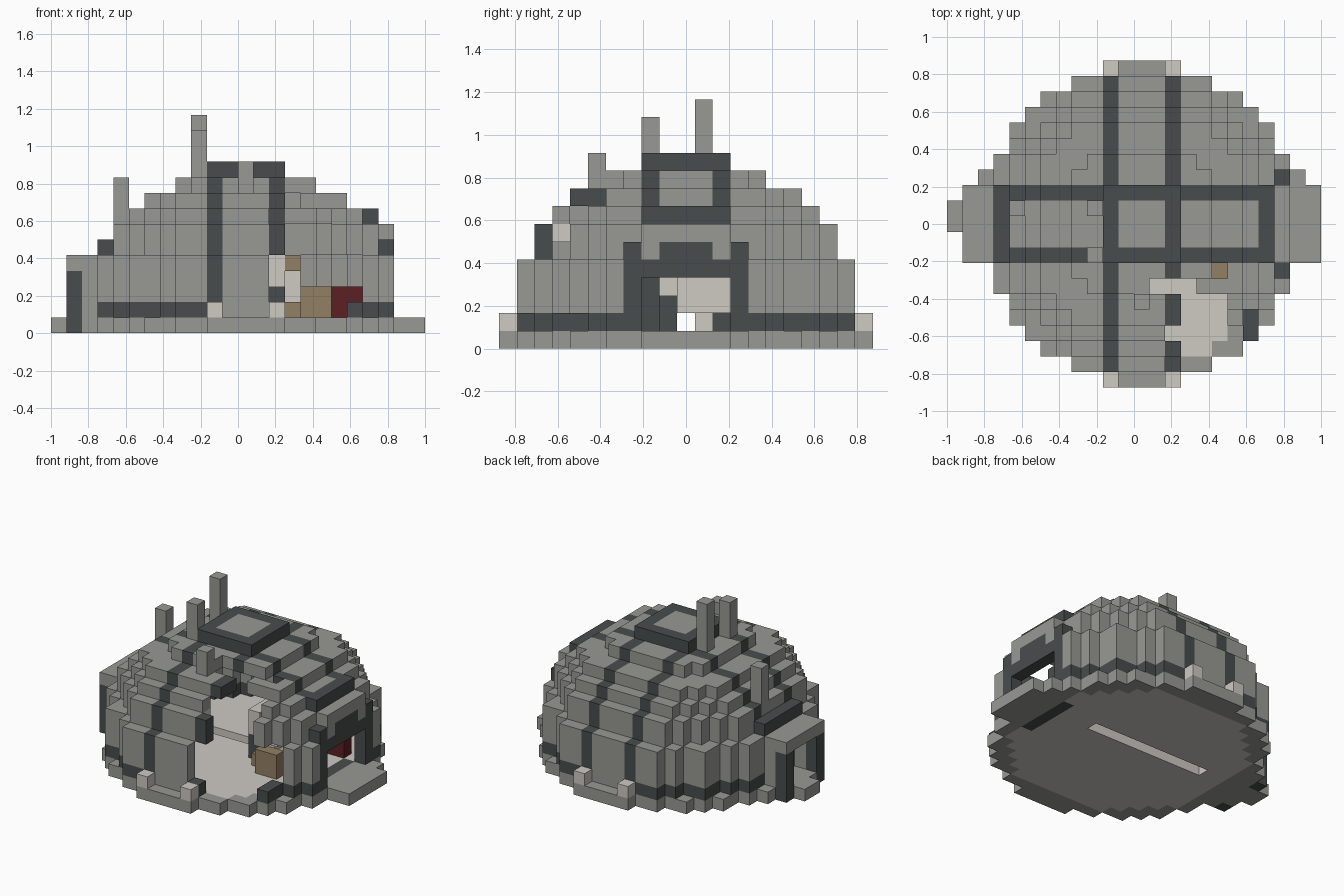
import bpy
import bmesh
from mathutils import Vector

cube = bpy.data.objects.get("Cube")
if cube:
    bpy.data.objects.remove(cube, do_unlink=True)

S = 1 / 12                                  # block size
ORIGIN = Vector((-1, -0.875, 0))
CI, CJ = 12, 10                             # dome centre block

COLOURS = {
    "stone": (0.315, 0.315, 0.293),
    "dark_stone": (0.064, 0.073, 0.073),
    "pale_stone": (0.62, 0.585, 0.545),
    "wood": (0.29, 0.215, 0.125),
    "red_cloth": (0.105, 0.014, 0.016),
}
NAMES = list(COLOURS)
MATS = []
for name, rgb in COLOURS.items():
    mat = bpy.data.materials.new(name)
    mat.use_nodes = True
    mat.diffuse_color = (*rgb, 1)
    bsdf = mat.node_tree.nodes["Principled BSDF"]
    bsdf.inputs["Base Color"].default_value = (*rgb, 1)
    bsdf.inputs["Roughness"].default_value = 0.9
    MATS.append(mat)

cells = {}                                  # block -> (part, colour)


def span(v):
    return range(v[0], v[1] + 1) if isinstance(v, tuple) else (v,)


def fill(part, colour, i, j, k):
    for a in span(i):
        for b in span(j):
            for c in span(k):
                cells[a, b, c] = (part, colour)


def cut(i, j, k):
    for a in span(i):
        for b in span(j):
            for c in span(k):
                cells.pop((a, b, c), None)


def dist2(i, j):
    return (i - CI) ** 2 + (j - CJ) ** 2


# Half width of each roof layer, and the squared radius that rounds its corners
REACH = (10, 9, 9, 9, 9, 8, 8, 7, 6, 4, 2)
ROUND = (104, 98, 98, 98, 98, 80, 80, 65, 52, 25, 8)


def inside(i, j, k):
    if k > 10:
        return False
    return max(abs(i - CI), abs(j - CJ)) <= REACH[k] and dist2(i, j) <= ROUND[k]


# Round base with door steps and a slot in the floor
for i in range(24):
    for j in range(21):
        if inside(i, j, 0):
            fill("base", "pale_stone" if dist2(i, j) <= 80 else "stone", i, j, 0)
fill("base", "stone", (1, 2), (8, 12), 0)
fill("base", "stone", (22, 23), (8, 12), 0)
fill("base", "stone", 0, (10, 11), 0)
fill("base", "stone", 2, 13, 0)
fill("base", "stone", 22, 13, 0)
cut((6, 16), 11, 0)

# Hollow dome: straight wall below, stepped roof above, dark ribs and plinth
for k in range(1, 11):
    for i in range(24):
        for j in range(21):
            if not inside(i, j, k):
                continue
            around = ((i + 1, j, k), (i - 1, j, k), (i, j + 1, k), (i, j - 1, k), (i, j, k + 1))
            if all(inside(*n) for n in around):
                continue
            di, dj = abs(i - CI), abs(j - CJ)
            if di == 2 or dj == 2:
                fill("ribs", "dark_stone", i, j, k)
            elif k == 1 and di > 2:
                fill("plinth", "dark_stone", i, j, k)
            else:
                fill("dome", "stone", i, j, k)

# Broken opening in the front left of the dome
cut((15, 17), (0, 5), (1, 10))
cut(18, (0, 3), (1, 10))
cut(19, (0, 3), (2, 10))
cut(18, 4, (1, 4))
cut(19, 4, (2, 4))
cut(17, 7, (1, 10))
cut((13, 15), 6, (1, 10))

# Gaps in the rib beside the opening
cut(14, 1, (2, 10))
cut(14, 2, (2, 4))
cut(14, 3, (1, 10))
fill("worn_block", "pale_stone", 13, 3, 6)

# Pale feet of the front and back ribs
for i in (10, 14):
    for j in (0, 20):
        fill("rib_feet", "pale_stone", i, j, 1)

# Left porch (+x side)
cut((20, 21), (8, 12), (1, 3))
for j in (7, 13):
    fill("left_porch", "dark_stone", 21, j, (1, 5))
fill("left_porch", "dark_stone", 21, (8, 12), 4)
fill("left_porch", "stone", 21, (8, 12), (5, 6))
fill("left_porch", "dark_stone", 21, (9, 11), 5)
fill("left_porch", "dark_stone", 20, (8, 12), 7)
fill("left_porch", "dark_stone", 20, 8, (1, 3))
fill("left_door_sill", "dark_stone", 20, (8, 12), 0)

# Right porch (-x side)
cut(3, (9, 11), (1, 3))
for j in (8, 12):
    fill("right_porch", "stone", 2, j, (1, 4))
    fill("right_porch", "dark_stone", 1, j, (0, 3))
fill("right_porch", "stone", (1, 2), (8, 12), 4)
fill("right_porch", "dark_stone", 3, (8, 12), 5)

# Chimneys
fill("tall_chimney", "stone", 9, 11, (10, 13))
fill("short_chimney", "stone", 9, 8, (10, 12))
fill("right_chimney", "stone", 4, 11, (7, 9))
fill("front_chimney", "stone", 12, 5, (9, 10))

# Furniture inside
fill("crate", "wood", (16, 17), 7, (1, 2))
fill("crate", "wood", 15, 8, 1)
fill("shelf", "wood", 15, 9, 4)
fill("bed", "red_cloth", (18, 19), 13, (1, 2))
fill("stairs", "pale_stone", 14, (9, 12), (3, 4))
fill("stairs", "pale_stone", 15, (10, 12), (2, 3))
fill("stairs", "pale_stone", 14, 11, 1)
fill("stairs", "dark_stone", 14, 12, (1, 2))
fill("stairs", "dark_stone", 14, 9, (1, 2))


def build(part):
    """Join the blocks of one part, keeping only exposed faces."""
    bm = bmesh.new()
    for (i, j, k), (owner, colour) in cells.items():
        if owner != part:
            continue
        centre = ORIGIN + Vector((i + 0.5, j + 0.5, k + 0.5)) * S
        for axis in range(3):
            for sign in (-1, 1):
                step = [0, 0, 0]
                step[axis] = sign
                if (i + step[0], j + step[1], k + step[2]) in cells:
                    continue
                n = Vector(step)
                u = Vector([float(a == (axis + 1) % 3) for a in range(3)])
                v = n.cross(u)
                corners = (-u - v, u - v, u + v, v - u)
                face = bm.faces.new([bm.verts.new(centre + (n + c) * S / 2) for c in corners])
                face.material_index = NAMES.index(colour)
    bmesh.ops.remove_doubles(bm, verts=bm.verts, dist=S / 100)
    mesh = bpy.data.meshes.new(part)
    bm.to_mesh(mesh)
    bm.free()
    for mat in MATS:
        mesh.materials.append(mat)
    bpy.context.collection.objects.link(bpy.data.objects.new(part, mesh))


for part in sorted({owner for owner, _ in cells.values()}):
    build(part)
